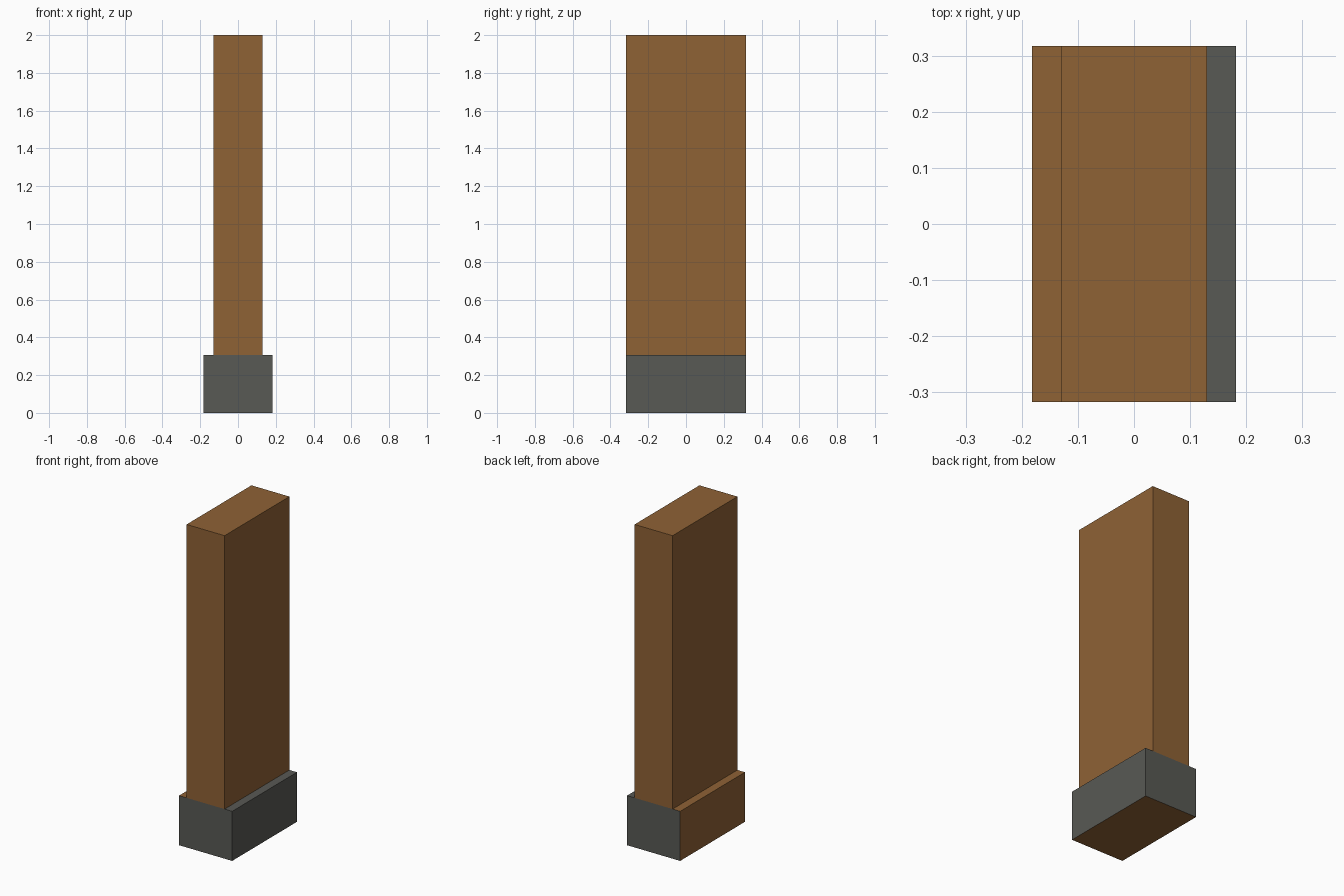
import bpy
import bmesh
from mathutils import Matrix, Vector

if "Cube" in bpy.data.objects:
    bpy.data.objects.remove(bpy.data.objects["Cube"])


def material(name, rgb):
    m = bpy.data.materials.new(name)
    m.diffuse_color = (*rgb, 1.0)
    m.use_nodes = True
    m.node_tree.nodes["Principled BSDF"].inputs["Base Color"].default_value = m.diffuse_color
    return m


wood = material("brown wood", (0.275, 0.122, 0.036))
stone = material("dark grey", (0.098, 0.100, 0.089))


def box(name, half_x, half_y, z0, z1, rule):
    """Box between z0 and z1; rule(normal) gives each face's material slot."""
    bm = bmesh.new()
    size = Vector((2 * half_x, 2 * half_y, z1 - z0))
    bmesh.ops.create_cube(bm, size=1.0, matrix=Matrix.Translation(
        (0, 0, (z0 + z1) / 2)) @ Matrix.Diagonal((*size, 1)))
    bm.normal_update()
    for f in bm.faces:
        f.material_index = rule(f.normal)
    mesh = bpy.data.meshes.new(name)
    bm.to_mesh(mesh)
    bm.free()
    mesh.materials.append(wood)
    mesh.materials.append(stone)
    ob = bpy.data.objects.new(name, mesh)
    bpy.context.collection.objects.link(ob)
    return ob


DEPTH, BASE_TOP = 0.317, 0.307

# Tall wooden panel
box("panel", 0.13, DEPTH, BASE_TOP, 2.0, lambda n: 0)

# Skirting base: grey on front, back and right; brown on left and underside
base = box("base", 0.182, DEPTH, 0.0, BASE_TOP,
           lambda n: 0 if n.x < -0.5 or n.z < -0.5 else 1)

# Split the base top along the panel sides; its left ledge is brown
bm = bmesh.new()
bm.from_mesh(base.data)
for x in (-0.13, 0.13):
    top = [f for f in bm.faces if f.normal.z > 0.5]
    geom = top + list({e for f in top for e in f.edges}) + list({v for f in top for v in f.verts})
    bmesh.ops.bisect_plane(bm, geom=geom, plane_co=(x, 0, 0), plane_no=(1, 0, 0))
covered = []
for f in bm.faces:
    if f.normal.z > 0.5:
        x = f.calc_center_median().x
        f.material_index = 0 if x < -0.13 else 1
        if abs(x) < 0.1:
            covered.append(f)
# The panel stands open on the base, so drop the covered strip
bmesh.ops.delete(bm, geom=covered, context='FACES_ONLY')
bm.to_mesh(base.data)
bm.free()

# Remove the panel's hidden underside
panel = bpy.data.objects["panel"]
bm = bmesh.new()
bm.from_mesh(panel.data)
bm.normal_update()
bmesh.ops.delete(bm, geom=[f for f in bm.faces if f.normal.z < -0.5], context='FACES_ONLY')
bm.to_mesh(panel.data)
bm.free()
